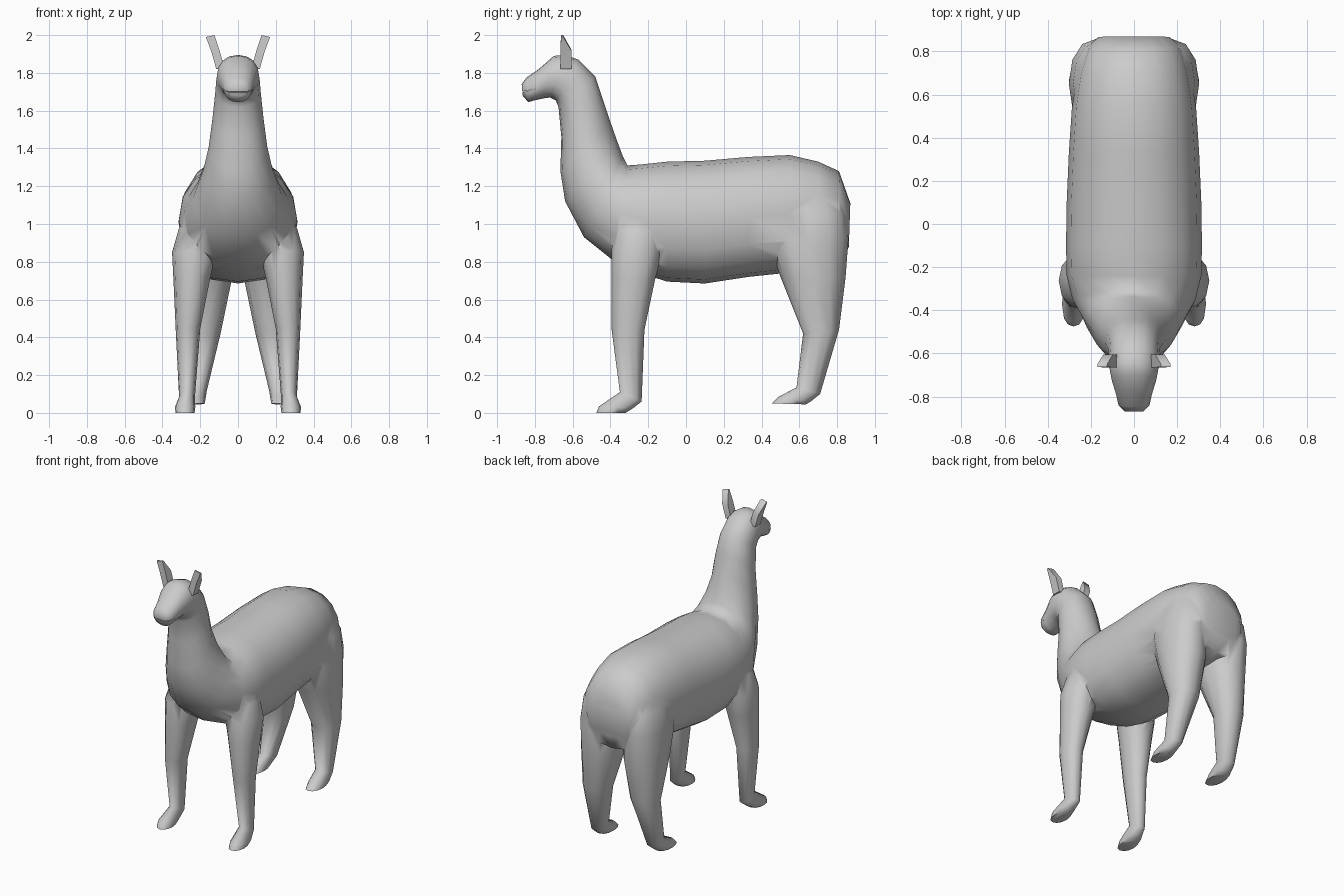
import bpy, bmesh, math
from mathutils import Vector

grey = bpy.data.materials.new("wool grey")
grey.diffuse_color = (0.6, 0.6, 0.6, 1)


def finish(bm, name):
    bmesh.ops.recalc_face_normals(bm, faces=bm.faces)
    mesh = bpy.data.meshes.new(name)
    bm.to_mesh(mesh)
    bm.free()
    ob = bpy.data.objects.new(name, mesh)
    bpy.context.collection.objects.link(ob)
    mesh.materials.append(grey)
    return ob


def bridge(bm, loops):
    """Skin a row of vertex loops and cap both ends."""
    n = len(loops[0])
    for a, b in zip(loops, loops[1:]):
        for i in range(n):
            j = (i + 1) % n
            bm.faces.new((a[i], a[j], b[j], b[i]))
    bm.faces.new(loops[0])
    bm.faces.new(loops[-1])


def loft(name, rings, sides, side=1, belly_power=0.92, nape_power=0.92):
    """Each ring: y, z of one edge, y, z of the opposite edge, x centre, half width."""
    bm = bmesh.new()
    loops = []
    for y1, z1, y2, z2, xc, w in rings:
        a, b = Vector((0, y1, z1)), Vector((0, y2, z2))
        loop = []
        for i in range(sides):
            t = 2 * math.pi * i / sides
            c, s = math.cos(t), math.sin(t)
            power = 0.92
            if c < 0 and z2 < 0.85:          # fuller belly
                power = belly_power
            elif c > 0 and -0.42 < y1 < -0.3:  # narrower nape
                power = nape_power
            c = math.copysign(abs(c) ** power, c)
            s = math.copysign(abs(s) ** power, s)
            p = (a + b) / 2 + (a - b) / 2 * c
            p.x = side * (xc + w * s)
            loop.append(bm.verts.new(p))
        loops.append(loop)
    bridge(bm, loops)
    return finish(bm, name)


def combine(target, other, operation):
    mod = target.modifiers.new("join", 'BOOLEAN')
    mod.operation, mod.object, mod.solver = operation, other, 'EXACT'
    bpy.context.view_layer.objects.active = target
    bpy.ops.object.modifier_apply(modifier=mod.name)
    bpy.data.objects.remove(other)


# Trunk, neck and head: top edge, bottom edge, half width from rump to nose
trunk = [
    (0.87, 1.11, 0.862, 0.88, 0, 0.165),
    (0.81, 1.28, 0.825, 0.78, 0, 0.222),
    (0.70, 1.33, 0.70, 0.755, 0, 0.262),
    (0.55, 1.365, 0.52, 0.74, 0, 0.288),
    (0.33, 1.355, 0.33, 0.72, 0, 0.302),
    (0.10, 1.335, 0.10, 0.685, 0, 0.312),
    (-0.10, 1.33, -0.10, 0.695, 0, 0.315),
    (-0.24, 1.315, -0.24, 0.74, 0, 0.312),
    (-0.31, 1.31, -0.39, 0.81, 0, 0.285),
    (-0.335, 1.36, -0.54, 0.93, 0, 0.235),
    (-0.365, 1.44, -0.64, 1.12, 0, 0.185),
    (-0.40, 1.54, -0.665, 1.28, 0, 0.155),
    (-0.44, 1.66, -0.66, 1.46, 0, 0.135),
    (-0.48, 1.78, -0.675, 1.62, 0, 0.12),
    (-0.57, 1.87, -0.69, 1.655, 0, 0.115),
    (-0.64, 1.895, -0.72, 1.67, 0, 0.112),
    (-0.70, 1.89, -0.755, 1.665, 0, 0.102),
    (-0.78, 1.82, -0.80, 1.655, 0, 0.083),
    (-0.845, 1.775, -0.835, 1.645, 0, 0.072),
    (-0.87, 1.74, -0.865, 1.68, 0, 0.045),
]
# Legs: front edge, back edge, x centre, half width from top to sole
front_leg = [
    (-0.34, 1.08, -0.16, 1.08, 0.20, 0.06),
    (-0.375, 0.97, -0.13, 0.97, 0.215, 0.10),
    (-0.395, 0.86, -0.13, 0.84, 0.232, 0.117),
    (-0.395, 0.72, -0.165, 0.70, 0.245, 0.097),
    (-0.395, 0.45, -0.22, 0.44, 0.265, 0.065),
    (-0.35, 0.11, -0.235, 0.06, 0.27, 0.042),
    (-0.46, 0.035, -0.28, 0.025, 0.28, 0.054),
    (-0.475, 0, -0.32, 0, 0.28, 0.05),
]
hind_leg = [
    (0.53, 1.17, 0.78, 1.17, 0.15, 0.07),
    (0.46, 1.06, 0.845, 1.06, 0.16, 0.122),
    (0.44, 0.90, 0.86, 0.92, 0.17, 0.132),
    (0.50, 0.72, 0.845, 0.72, 0.165, 0.135),
    (0.62, 0.42, 0.81, 0.44, 0.185, 0.095),
    (0.585, 0.135, 0.71, 0.10, 0.217, 0.052),
    (0.49, 0.085, 0.66, 0.06, 0.227, 0.055),
    (0.455, 0.05, 0.635, 0.045, 0.227, 0.05),
]

body = loft("body", trunk, 16, belly_power=0.82, nape_power=1.12)
for side in (-1, 1):
    combine(body, loft("front_leg", front_leg, 12, side), 'UNION')
    combine(body, loft("hind_leg", hind_leg, 12, side), 'UNION')

# Mouth slit
bm = bmesh.new()
slit = [(-0.92, 1.684), (-0.92, 1.690), (-0.79, 1.716)]
bridge(bm, [[bm.verts.new((x, y, z)) for y, z in slit] for x in (-0.2, 0.2)])
combine(body, finish(bm, "mouth_cutter"), 'DIFFERENCE')
objects = [body]

# Ears: z inner, z outer, x inner, x outer, y front, y back
ear = [
    (1.82, 1.82, 0.07, 0.115, -0.665, -0.605),
    (1.92, 1.915, 0.098, 0.142, -0.665, -0.605),
    (2.00, 1.99, 0.125, 0.17, -0.662, -0.650),
]
for side, name in ((-1, "left_ear"), (1, "right_ear")):
    bm = bmesh.new()
    loops = [[bm.verts.new((side * x, y, z)) for x, y, z in
              ((xi, yf, zi), (xo, yf, zo), (xo, yb, zo), (xi, yb, zi))]
             for zi, zo, xi, xo, yf, yb in ear]
    bridge(bm, loops)
    objects.append(finish(bm, name))

# Smooth coat with crisp soles and ear edges
for ob in objects:
    bpy.ops.object.select_all(action='DESELECT')
    ob.select_set(True)
    bpy.context.view_layer.objects.active = ob
    bpy.ops.object.shade_smooth_by_angle(angle=math.radians(68))
